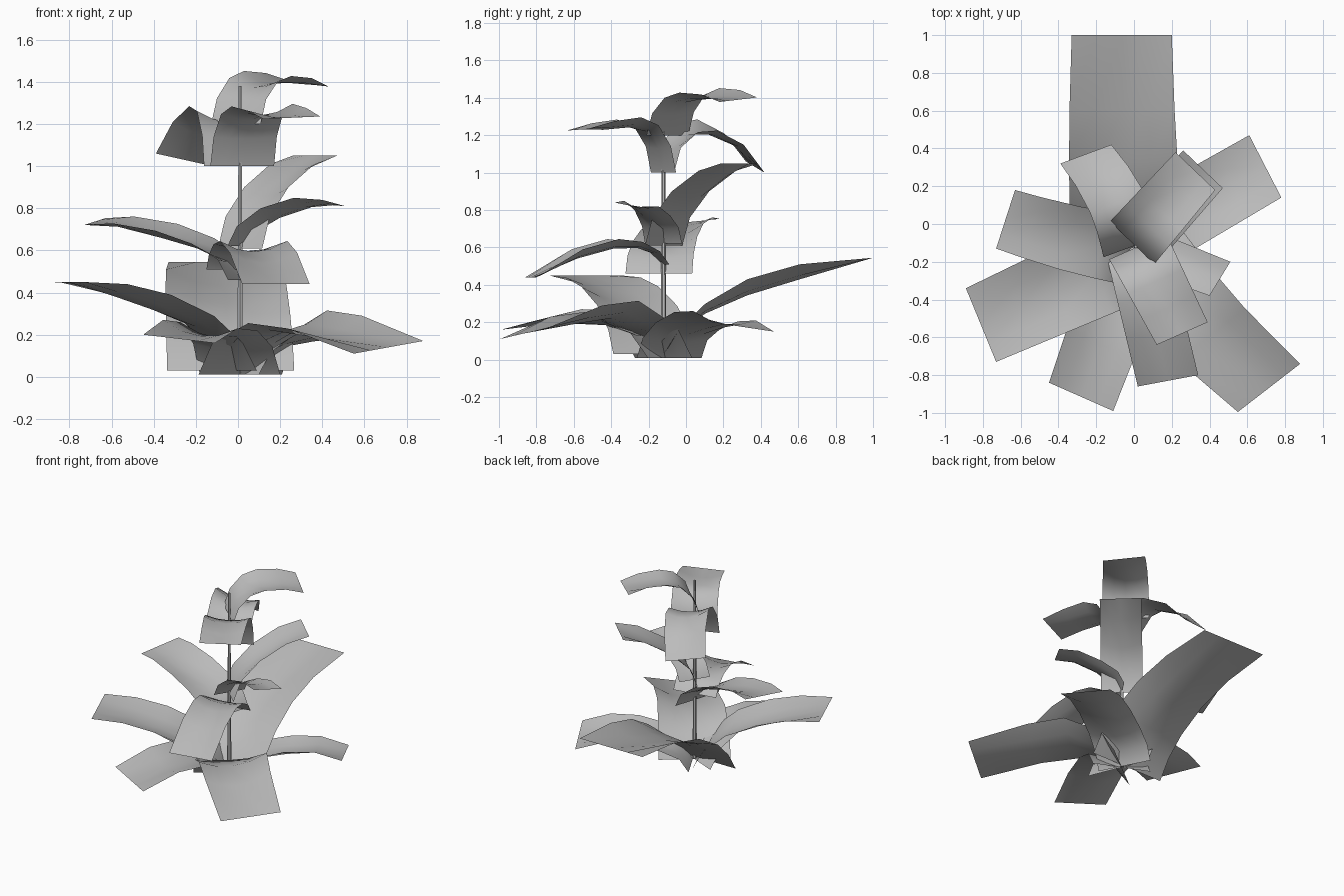
import bpy
import bmesh
from math import pi, sin
from mathutils import Vector

cube = bpy.data.objects.get("Cube")
if cube:
    bpy.data.objects.remove(cube)


def material(name, value):
    mat = bpy.data.materials.new(name)
    mat.use_nodes = True
    colour = (value, value, value, 1)
    mat.diffuse_color = colour
    mat.node_tree.nodes["Principled BSDF"].inputs["Base Color"].default_value = colour
    return mat


GREY = material("plain grey", 0.5)
STEM = Vector((0.01, -0.12, 0))


def finish(name, bm):
    mesh = bpy.data.meshes.new(name)
    bm.to_mesh(mesh)
    bm.free()
    mesh.materials.append(GREY)
    obj = bpy.data.objects.new(name, mesh)
    bpy.context.collection.objects.link(obj)
    bpy.ops.object.select_all(action="DESELECT")
    obj.select_set(True)
    bpy.context.view_layer.objects.active = obj
    bpy.ops.object.shade_smooth_by_angle(angle=0.8)


def leaf(name, corner_a, corner_b, tilt, profile, base=STEM, flare=1.0, bend=0.0):
    """Strip from the stem to two tip corners, its middle sagging between the
    straight ends; profile lists (run, edge height), bend curves it sideways."""
    a, b = Vector((*corner_a, 0)), Vector((*corner_b, 0))
    tip, half = (a + b) / 2, (b - a) / 2
    bm = bmesh.new()
    rows = []
    for run, height in profile:
        arc = sin(pi * run)
        mid = base.lerp(tip, run) + half.normalized() * bend * arc
        wide = half * (flare + (1 - flare) * run)
        lean = tilt * min(1, run * 3)
        sag = 0.34 * half.length * arc
        rows.append([bm.verts.new(mid + wide * s
                                  + Vector((0, 0, height + lean * s - sag * (1 - s * s))))
                     for s in (-1, -0.5, 0, 0.5, 1)])
    for low, high in zip(rows, rows[1:]):
        for i in range(4):
            bm.faces.new((low[i], low[i + 1], high[i + 1], high[i]))
    bmesh.ops.recalc_face_normals(bm, faces=bm.faces)
    finish(name, bm)


# Lowest ring of broad leaves
leaf("low_leaf_back", (-0.33, 1.0), (0.2, 1.0), 0,
     [(0, .03), (.08, .17), (.2, .3), (.4, .43), (.65, .51), (1, .545)],
     Vector((-0.035, -0.12, 0)), 1.14, -.01)
leaf("low_leaf_right", (-0.89, -0.34), (-0.73, -0.73), 0,
     [(0, .03), (.08, .16), (.25, .29), (.5, .39), (.75, .44), (1, .45)],
     Vector((0, -0.17, 0)), 1.12)
leaf("low_leaf_front_right", (-0.45, -0.84), (-0.11, -0.99), -.02,
     [(0, .01), (.12, .15), (.35, .24), (.65, .25), (1, .18)], STEM, 1.12)
leaf("low_leaf_front_left", (0.55, -0.995), (0.88, -0.74), .03,
     [(0, .01), (.1, .17), (.35, .285), (.6, .26), (1, .14)], STEM, 1.2, -.03)
leaf("low_leaf_back_left", (0.61, 0.47), (0.78, 0.14), .025,
     [(0, .01), (.08, .11), (.25, .18), (.5, .23), (.75, .235), (1, .175)],
     Vector((0.01, -0.09, 0)), 1.05)

# Middle leaves
leaf("middle_leaf_right", (-0.63, 0.18), (-0.73, -0.13), -.016,
     [(0, .46), (.07, .56), (.25, .645), (.5, .71), (.8, .745), (1, .737)],
     Vector((0.01, -0.145, 0)), 1.15, .015)
leaf("middle_leaf_front", (0.02, -0.86), (0.34, -0.8), 0,
     [(0, .51), (.07, .58), (.2, .63), (.38, .645), (.65, .59), (1, .44)])
leaf("middle_leaf_left", (0.51, -0.2), (0.4, -0.38), .015,
     [(0, .62), (.1, .71), (.35, .785), (.7, .835), (1, .825)], STEM, 1.1)
leaf("middle_leaf_back", (0.26, 0.39), (0.47, 0.19), 0,
     [(0, .61), (.1, .76), (.35, .9), (.7, 1.01), (1, 1.05)])

# Top leaves
leaf("top_leaf_front", (0.12, -0.64), (0.39, -0.52), .006,
     [(0, 1.0), (.06, 1.14), (.2, 1.25), (.4, 1.29), (.7, 1.27), (1, 1.23)],
     Vector((0.02, -0.12, 0)), 1.12)
leaf("top_leaf_right", (-0.39, 0.32), (-0.12, 0.42), -.03,
     [(0, 1.0), (.07, 1.14), (.25, 1.24), (.45, 1.255), (.75, 1.18), (1, 1.03)],
     Vector((-0.01, -0.12, 0)), 1.12, .035)
leaf("top_leaf_back", (0.22, 0.38), (0.43, 0.18), -.012,
     [(0, 1.2), (.08, 1.32), (.25, 1.41), (.45, 1.44), (.75, 1.43), (1, 1.39)],
     Vector((-0.01, -0.1, 0)), 1.12)

# Slim tapered stem
bm = bmesh.new()
bmesh.ops.create_cone(bm, cap_ends=True, segments=6, radius1=0.015, radius2=0.008, depth=1.36)
bmesh.ops.translate(bm, verts=bm.verts, vec=STEM + Vector((0, 0, 0.7)))
finish("stem", bm)
